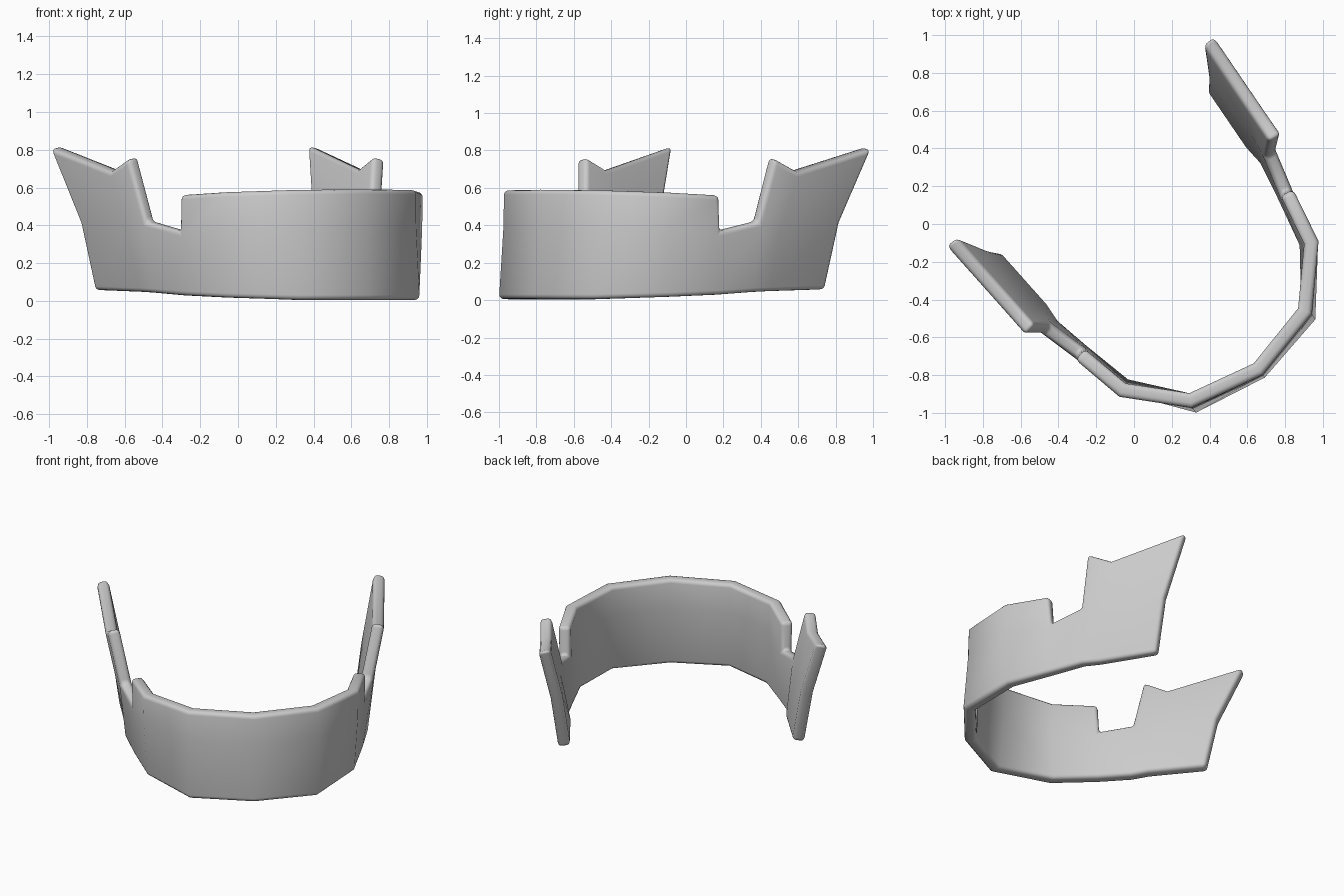
import bpy, bmesh, math
from mathutils import Matrix

if "Cube" in bpy.data.objects:
    bpy.data.objects.remove(bpy.data.objects["Cube"])

# Half of the band, centre to rear tip: (side, forward, height) at bottom, middle and top rows
half = [
    [(0, 1.03, .005), (0, 1.01, .40), (0, 1.01, .59)],
    [(.38, .957, .005), (.382, .925, .395), (.385, .92, .587)],
    [(.61, .645, .018), (.632, .655, .385), (.635, .655, .575)],
    [(.675, .365, .03), (.692, .36, .37), (.695, .37, .56)],
    [(.715, .16, .045), (.755, .155, .42), (.825, .10, .76)],
    [(.705, .05, .05), (.775, .01, .42), (.834, -.05, .69)],
    [(.73, -.315, .06), (.78, -.375, .42), (.865, -.525, .815)],
]
n = len(half) - 1

bm = bmesh.new()
cols = []
for i in range(-n, n + 1):
    sign = -1 if i < 0 else 1
    cols.append([bm.verts.new((sign * x, -y, z)) for x, y, z in half[abs(i)]])

# Panels, leaving the notch open between collar and rear tab
for k in range(2 * n):
    a, b = cols[k], cols[k + 1]
    inner = min(abs(k - n), abs(k + 1 - n))
    for r in range(2):
        if r == 1 and inner == 3:
            continue
        bm.faces.new((a[r], b[r], b[r + 1], a[r + 1]))
bmesh.ops.recalc_face_normals(bm, faces=bm.faces)

# The band is turned about the vertical axis
bm.transform(Matrix.Rotation(math.radians(38), 4, 'Z') @ Matrix.Translation((.045, 0, 0)))
mesh = bpy.data.meshes.new("curved_band")
bm.to_mesh(mesh)
bm.free()
band = bpy.data.objects.new("curved_band", mesh)
bpy.context.collection.objects.link(band)

# Thickness and rounded rim
solid = band.modifiers.new("thickness", 'SOLIDIFY')
solid.thickness = .075
solid.offset = 0
solid.use_even_offset = True
bev = band.modifiers.new("rounded_rim", 'BEVEL')
bev.width = .024
bev.segments = 3
bev.limit_method = 'ANGLE'
bev.angle_limit = math.radians(50)

bpy.context.view_layer.objects.active = band
band.select_set(True)
bpy.ops.object.shade_smooth_by_angle(angle=math.radians(40))
